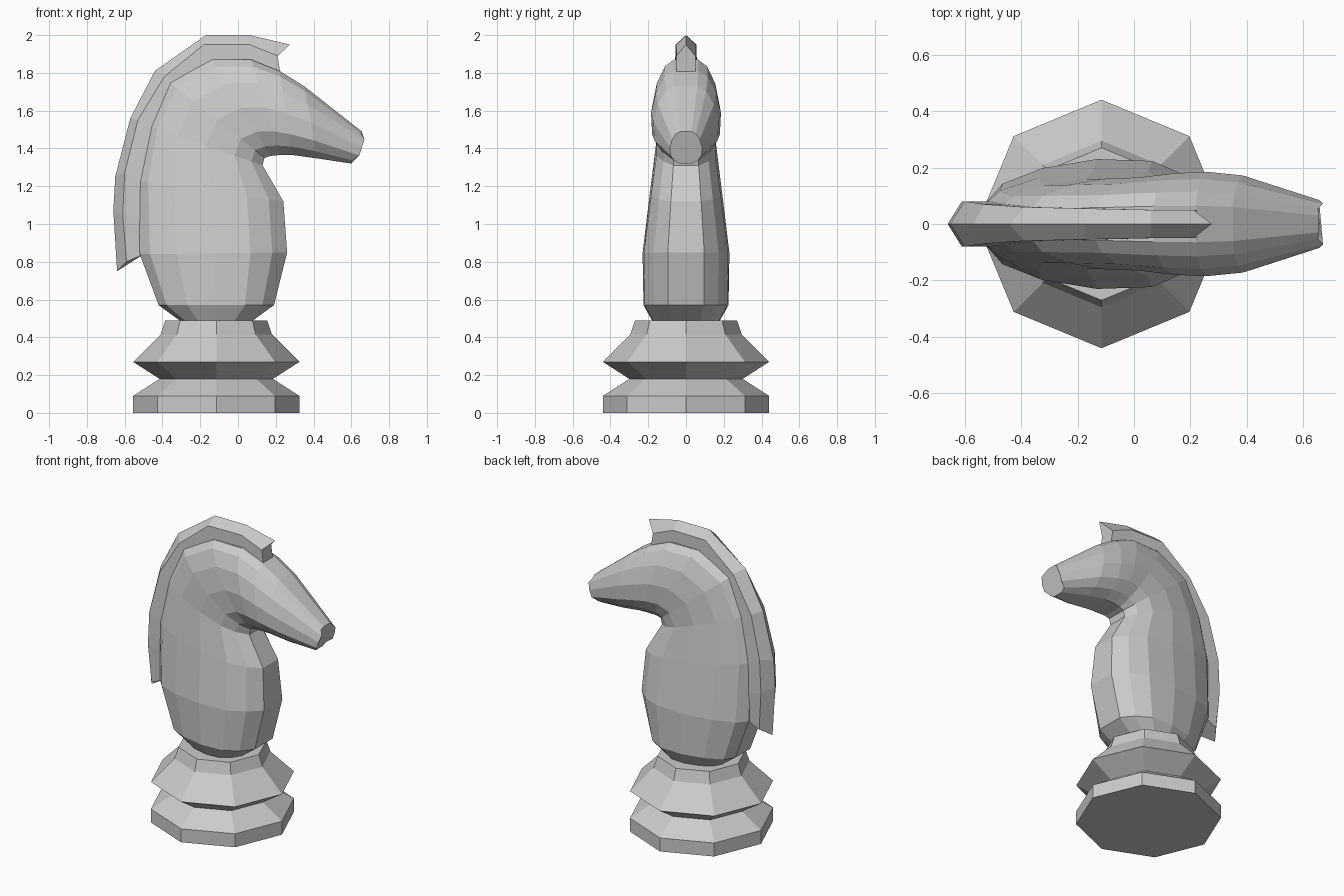
import bpy, bmesh
from math import cos, sin, pi

if "Cube" in bpy.data.objects:
    bpy.data.objects.remove(bpy.data.objects["Cube"])


def loft(name, rings):
    """Skin a list of equal-length closed rings and cap both ends."""
    bm = bmesh.new()
    rows = [[bm.verts.new(p) for p in ring] for ring in rings]
    n = len(rows[0])
    for a, b in zip(rows, rows[1:]):
        for i in range(n):
            j = (i + 1) % n
            bm.faces.new((a[i], a[j], b[j], b[i]))
    bm.faces.new(rows[0][::-1])
    bm.faces.new(rows[-1])
    bmesh.ops.recalc_face_normals(bm, faces=bm.faces)
    mesh = bpy.data.meshes.new(name)
    bm.to_mesh(mesh)
    bm.free()
    obj = bpy.data.objects.new(name, mesh)
    bpy.context.collection.objects.link(obj)
    return obj


# Octagonal turned base: (radius, height)
base_profile = [(.44, 0), (.44, .09), (.30, .18), (.44, .27), (.295, .415), (.27, .49)]
loft("base", [[(-.115 + r * cos(k * pi / 4), r * sin(k * pi / 4), z) for k in range(8)]
              for r, z in base_profile])

# Neck and head: crest point, throat point, half width per station
stations = [
    ((-.31, .49), (.08, .49), .18),
    ((-.42, .57), (.19, .57), .225),
    ((-.52, .84), (.26, .85), .23),
    ((-.53, 1.23), (.24, 1.12), .19),
    ((-.47, 1.52), (.13, 1.31), .16),
    ((-.36, 1.75), (.14, 1.35), .16),
    ((-.135, 1.87), (.17, 1.36), .165),
    ((.07, 1.87), (.22, 1.365), .18),
    ((.22, 1.81), (.29, 1.365), .185),
    ((.35, 1.73), (.42, 1.347), .172),
    ((.655, 1.49), (.60, 1.32), .085),
]
# Half cross-section: fraction from crest to throat, fraction of half width
half = [(0, .35), (.07, .62), (.25, .86), (.5, 1), (.75, .97), (.9, .75), (1, .42)]
section = half + [(t, -s) for t, s in reversed(half)]


def neck_ring(crest, throat, w):
    return [(crest[0] + (throat[0] - crest[0]) * t, w * s,
             crest[1] + (throat[1] - crest[1]) * t) for t, s in section]


body = loft("neck_and_head", [neck_ring(*s) for s in stations])
# Blunt muzzle bulges slightly forward at mid height
for v in body.data.vertices:
    if v.co.x > .6 and 1.36 < v.co.z < 1.46:
        v.co.x += .028

# Mane: ridge, shoulder edge, root (sunk into the crest), half width
mane = [
    ((-.64, .75), (-.59, .80), (-.50, .84), .07),
    ((-.66, 1.07), (-.61, 1.05), (-.51, 1.03), .08),
    ((-.65, 1.25), (-.60, 1.27), (-.51, 1.23), .08),
    ((-.57, 1.56), (-.53, 1.55), (-.45, 1.51), .07),
    ((-.44, 1.81), (-.39, 1.78), (-.34, 1.73), .06),
    ((-.17, 2.0), (-.18, 1.95), (-.13, 1.85), .055),
    ((.06, 2.0), (.06, 1.95), (.07, 1.85), .05),
    ((.275, 1.95), (.21, 1.89), (.225, 1.79), .05),
]
loft("mane", [[(r[0], 0, r[1]), (s[0], w, s[1]), (i[0], w, i[1]),
               (i[0], -w, i[1]), (s[0], -w, s[1])] for r, s, i, w in mane])
